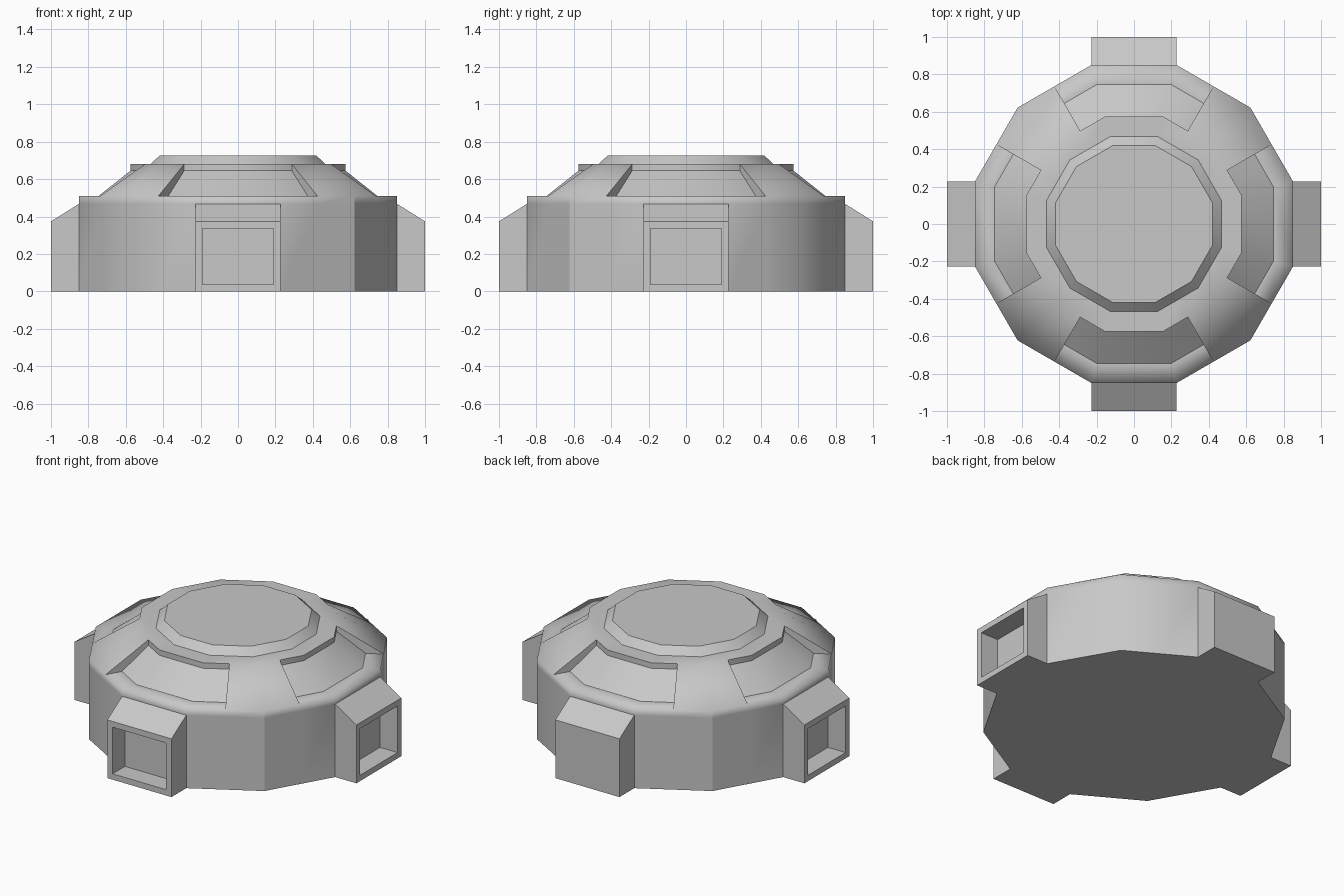
import bpy
import bmesh
from math import cos, sin, radians
from mathutils import Matrix, Vector

cube = bpy.data.objects.get("Cube")
if cube:
    bpy.data.objects.remove(cube, do_unlink=True)

# Single grey finish
grey = bpy.data.materials.new("plain_grey")
grey.use_nodes = True
colour = (0.58, 0.58, 0.58, 1)
grey.diffuse_color = colour
grey.node_tree.nodes["Principled BSDF"].inputs["Base Color"].default_value = colour


def finish(bm, name):
    mesh = bpy.data.meshes.new(name)
    bm.to_mesh(mesh)
    bm.free()
    mesh.materials.append(grey)
    obj = bpy.data.objects.new(name, mesh)
    bpy.context.collection.objects.link(obj)
    return obj


# Profiles as (distance from axis to flat side, height)
WALL, RIM, RING = 0.85, 0.51, 0.575
lower = [(WALL, 0), (WALL, 0.468), (WALL, RIM)]
recess = [(0.745, RIM), (RING, 0.645)]
upper = [(RING, 0.68), (0.468, 0.68), (0.42, 0.725)]


def point(angle, apothem, z):
    # Corners of the twelve-sided plan lie at odd multiples of 15 degrees
    r = apothem / cos(radians(15)) if angle % 30 else apothem
    return Vector((r * cos(radians(angle)), r * sin(radians(angle)), z))


def build_body():
    bm = bmesh.new()
    cache = {}

    def vert(angle, p):
        key = (angle % 360, p)
        if key not in cache:
            cache[key] = bm.verts.new(point(angle, *p))
        return cache[key]

    angles = [a for a in range(0, 360, 15) if a % 90]
    for a, b in zip(angles, angles[1:] + [angles[0] + 360]):
        # Diagonal sectors keep the full slope, the others are recessed
        full = a % 90 in (30, 45)
        profile = lower + ([] if full else recess) + upper
        for p, q in zip(profile, profile[1:]):
            bm.faces.new([vert(a, p), vert(b, p), vert(b, q), vert(a, q)])
    # Radial cheeks of the recesses
    for a in angles:
        if a % 30 == 0:
            bm.faces.new([vert(a, p) for p in [lower[-1]] + recess + upper[:1]])
    # Top disc and floor
    for p in (upper[-1], lower[0]):
        bm.faces.new([vert(a, p) for a in angles])
    bmesh.ops.recalc_face_normals(bm, faces=bm.faces)

    # Soft rim and wall corners, crisp edges elsewhere
    rim = {cache[(a, lower[-1])] for a in angles}
    for f in bm.faces:
        f.smooth = True
    for e in bm.edges:
        v, w = e.verts
        on_rim = v in rim and w in rim
        e.smooth = on_rim or e.calc_face_angle(0) < radians(32.5)
        mid = (v.co + w.co) / 2
        if abs(v.co.z - w.co.z) > 0.01 and mid.xy.length > WALL and mid.z < RIM:
            corner = abs(abs(mid.x) - abs(mid.y)) < 0.01
            beside_port = not corner and mid.z < 0.4 and e.calc_face_angle(0) > 0.1
            if (corner and mid.x * mid.y < 0) or beside_port:
                e.smooth = False
    return finish(bm, "domed_body")


def build_port(name, turn, window):
    # Sloped-top block on a flat side, facing -y before turning
    bm = bmesh.new()
    half = WALL * sin(radians(15)) / cos(radians(15))
    outline = [(-WALL, 0), (-1, 0), (-1, 0.374), (-WALL, 0.468)]
    left, right = [[bm.verts.new((x, y, z)) for y, z in outline] for x in (-half, half)]
    bm.faces.new(left)
    bm.faces.new(right)
    for i in range(3):
        face = bm.faces.new([left[i], right[i], right[i + 1], left[i + 1]])
        if i == 1:
            front = face
    bmesh.ops.recalc_face_normals(bm, faces=bm.faces)
    if window:
        bmesh.ops.inset_individual(bm, faces=[front], thickness=0.053)
        # Push the pane inward, leaving side walls
        old = list(front.verts)
        pane = [bm.verts.new(v.co + Vector((0, 0.125, 0))) for v in old]
        bm.faces.remove(front)
        for i in range(4):
            j = (i + 1) % 4
            bm.faces.new([old[i], old[j], pane[j], pane[i]])
        bm.faces.new(pane)
    bmesh.ops.rotate(bm, verts=bm.verts, matrix=Matrix.Rotation(radians(turn), 3, "Z"))
    return finish(bm, name)


build_body()
build_port("front_port", 0, True)
build_port("left_port", 90, True)
build_port("back_block", 180, False)
build_port("right_port", 270, True)
